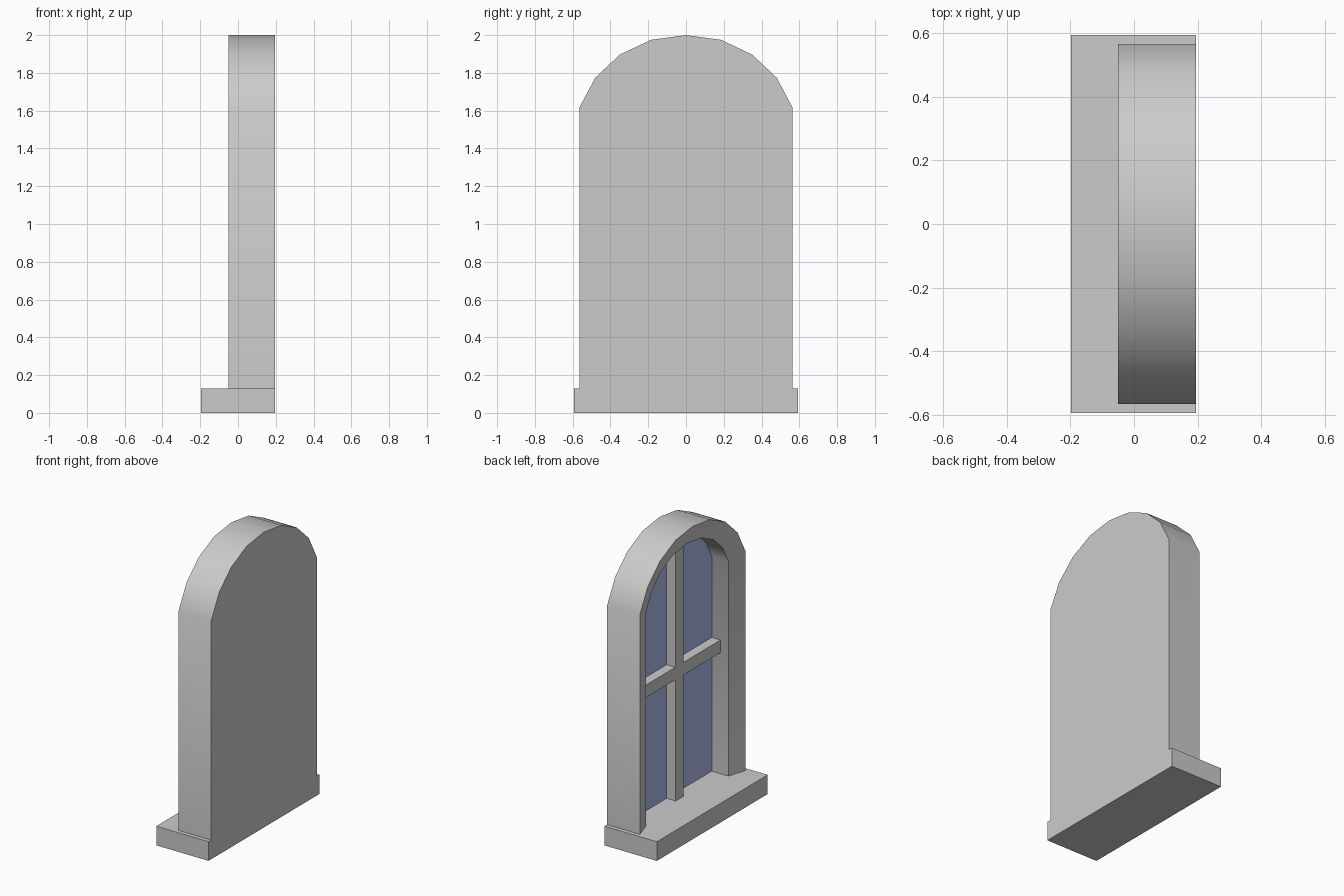
import bpy, bmesh
from mathutils import Vector

if "Cube" in bpy.data.objects:
    bpy.data.objects.remove(bpy.data.objects["Cube"])

# Arched outline in (y, z), right half from foot to just before the apex
HALF = [(0.565, 0.10), (0.565, 1.615), (0.48, 1.775), (0.35, 1.897), (0.185, 1.975)]
OUTLINE = [Vector(p) for p in HALF + [(0, 2.0)] + [(-y, z) for y, z in reversed(HALF)]]
INSET = 0.125


def inset(d):
    """Outline moved inward by d with mitred corners; the feet only move sideways."""
    result = []
    last = len(OUTLINE) - 1
    for i, p in enumerate(OUTLINE):
        a = (p - OUTLINE[i - 1]).normalized() if i > 0 else Vector((0, 1))
        b = (OUTLINE[i + 1] - p).normalized() if i < last else Vector((0, -1))
        na, nb = Vector((-a.y, a.x)), Vector((-b.y, b.x))
        result.append(p + (na + nb) * d / (1 + na.dot(nb)))
    return result


def loft(name, sections):
    """Closed solid through arch outlines given as (x, inset) pairs."""
    bm = bmesh.new()
    loops = [[bm.verts.new((x, q.x, q.y)) for q in inset(d)] for x, d in sections]
    n = len(OUTLINE)
    for l0, l1 in zip(loops, loops[1:]):
        for i in range(n):
            j = (i + 1) % n
            bm.faces.new((l0[i], l0[j], l1[j], l1[i]))
    bm.faces.new(loops[0])
    bm.faces.new(loops[-1])
    bmesh.ops.recalc_face_normals(bm, faces=bm.faces)
    mesh = bpy.data.meshes.new(name)
    bm.to_mesh(mesh)
    bm.free()
    obj = bpy.data.objects.new(name, mesh)
    bpy.context.collection.objects.link(obj)
    return obj


def box(name, lo, hi):
    lo, hi = Vector(lo), Vector(hi)
    bpy.ops.mesh.primitive_cube_add(size=1, location=(lo + hi) / 2)
    obj = bpy.context.object
    obj.name = name
    obj.scale = hi - lo
    return obj


# Sill
box("sill", (-0.197, -0.593, 0), (0.195, 0.593, 0.13))

# Frame: flat back, outer rim, slanted face, inner reveal and recess floor
frame = loft("arched_frame", [(0.195, 0), (-0.05, 0), (-0.01, INSET), (0.12, INSET)])
bpy.ops.object.select_all(action='DESELECT')
frame.select_set(True)
bpy.context.view_layer.objects.active = frame
bpy.ops.object.shade_smooth_by_angle(angle=0.6)

# Glass pane in the recess
glass = loft("glass_pane", [(0.125, INSET), (0.115, INSET)])
blue = bpy.data.materials.new("glass_blue")
blue.diffuse_color = (0.42, 0.5, 0.85, 1)
blue.use_nodes = True
blue.node_tree.nodes["Principled BSDF"].inputs["Base Color"].default_value = blue.diffuse_color
glass.data.materials.append(blue)

# Glazing bars
box("vertical_bar", (0.048, -0.043, 0.12), (0.118, 0.043, 1.875))
box("cross_bar", (0.05, -0.442, 0.95), (0.118, 0.442, 1.035))
